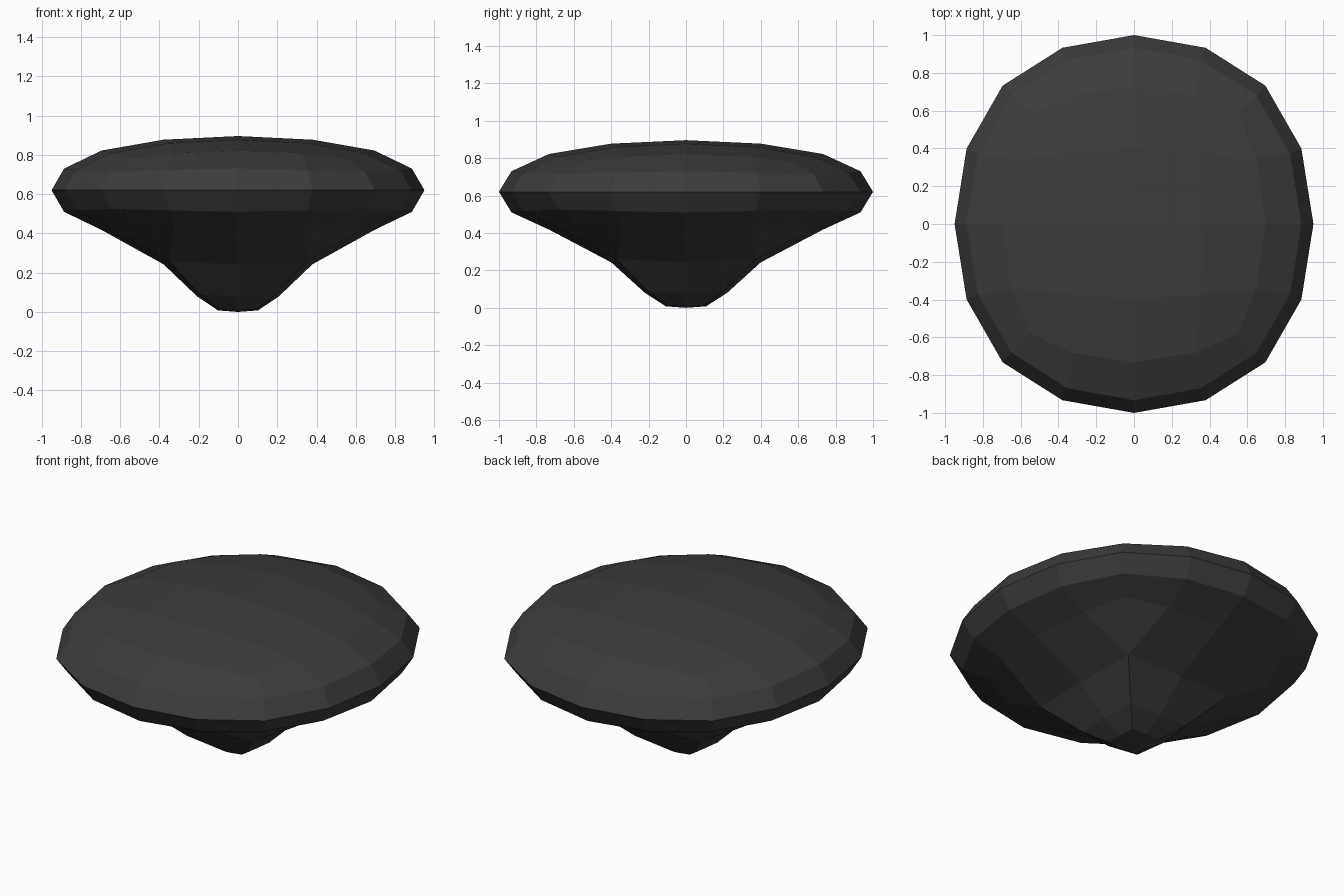
import bpy, bmesh
from mathutils import Vector

cube = bpy.data.objects.get("Cube")
if cube:
    bpy.data.objects.remove(cube, do_unlink=True)

HALF_SIZE = Vector((0.95, 1.0, 0.276))
RIM_Z = 0.62

# Dark stone colour
mat = bpy.data.materials.new("dark_grey")
mat.use_nodes = True
colour = (0.045, 0.045, 0.045, 1)
mat.diffuse_color = colour
mat.node_tree.nodes["Principled BSDF"].inputs["Base Color"].default_value = colour

# Rounded block, smoothed twice from a cube
bpy.ops.mesh.primitive_cube_add(size=2)
body = bpy.context.object
body.name = body.data.name = "domed_body"
smooth = body.modifiers.new("rounding", "SUBSURF")
smooth.levels = 2
smooth.use_limit_surface = False
bpy.ops.object.modifier_apply(modifier=smooth.name)

bm = bmesh.new()
bm.from_mesh(body.data)

# Flatten into a wide disc
radius = max(v.co.x for v in bm.verts)
for v in bm.verts:
    v.co = Vector(c / radius * s for c, s in zip(v.co, HALF_SIZE))
    v.co.z += RIM_Z

# Pull the middle of the underside down, then extrude the tapering foot
foot = [f for f in bm.faces if f.normal.z < 0
        and f.calc_center_median().z < RIM_Z - 0.2
        and max(abs(f.calc_center_median().x), abs(f.calc_center_median().y)) < 0.3]


def move(faces, scale, rim_z, flatten):
    verts = {v for f in faces for v in f.verts}
    low = max(v.co.z for v in verts)
    for v in verts:
        v.co.x *= scale
        v.co.y *= scale
        v.co.z = rim_z + (v.co.z - low) * flatten


def extrude(faces):
    geom = bmesh.ops.extrude_face_region(bm, geom=faces)["geom"]
    bmesh.ops.delete(bm, geom=faces, context="FACES_ONLY")
    return [g for g in geom if isinstance(g, bmesh.types.BMFace)]


move(foot, 1.0, 0.26, 1.0)
foot = extrude(foot)
move(foot, 0.55, 0.09, 0.6)
foot = extrude(foot)
move(foot, 0.49, 0.015, 0.7)

bmesh.ops.recalc_face_normals(bm, faces=bm.faces)
lowest = min(v.co.z for v in bm.verts)
for v in bm.verts:
    v.co.z -= lowest
bm.to_mesh(body.data)
bm.free()

body.data.materials.append(mat)
for p in body.data.polygons:
    p.use_smooth = False
